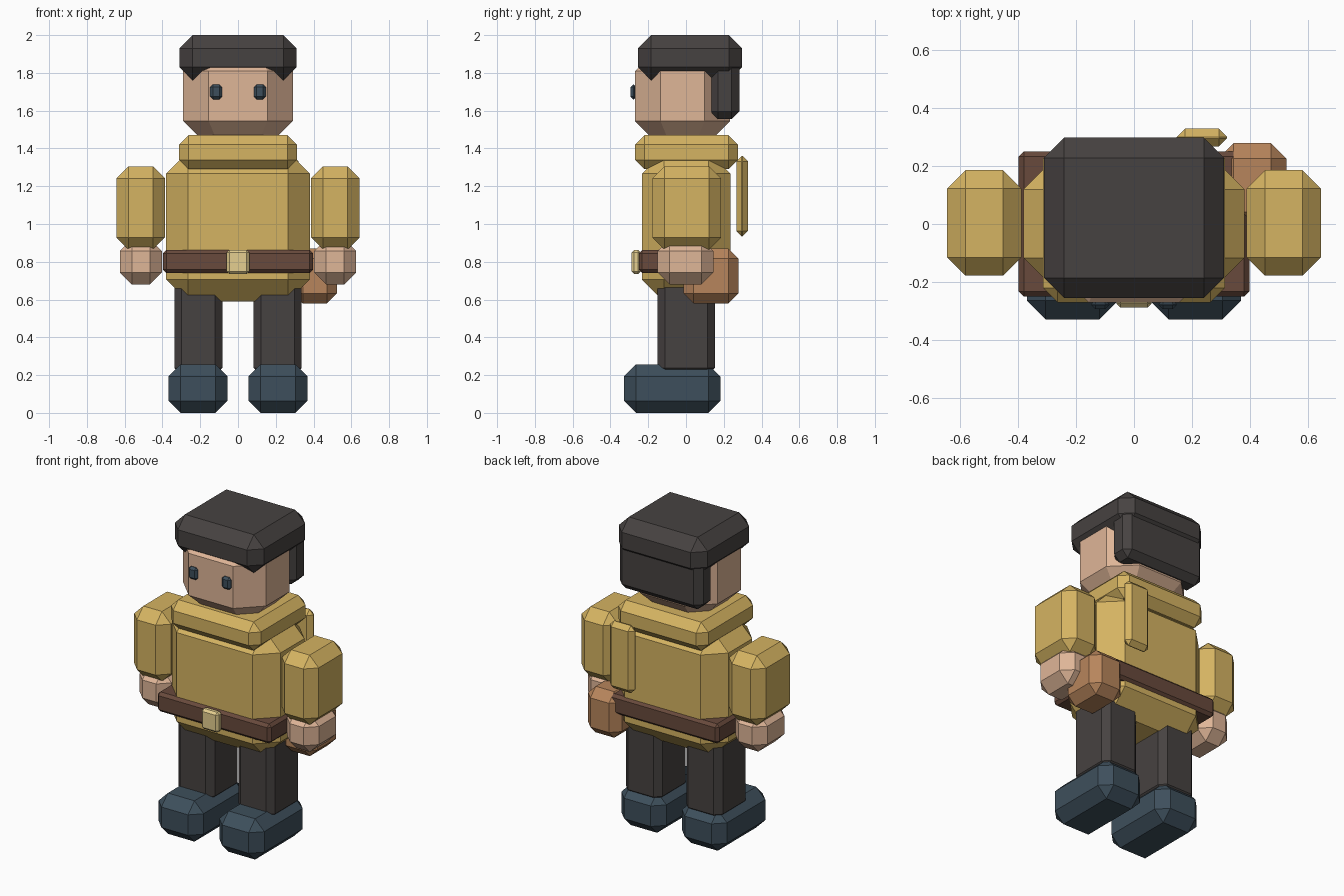
import bpy, bmesh

if "Cube" in bpy.data.objects:
    bpy.data.objects.remove(bpy.data.objects["Cube"])


def colour(name, r, g, b):
    m = bpy.data.materials.new(name)
    m.diffuse_color = [(c / 255) ** 2.2 for c in (r, g, b)] + [1]
    m.use_nodes = True
    m.node_tree.nodes["Principled BSDF"].inputs["Base Color"].default_value = m.diffuse_color
    return m


TAN = colour("tan_cloth", 212, 178, 98)
SKIN = colour("skin", 222, 180, 150)
DARK = colour("charcoal", 72, 68, 67)
BOOT = colour("slate", 64, 80, 92)
BELT = colour("brown_leather", 104, 75, 62)
POUCH = colour("light_leather", 182, 132, 92)
BRASS = colour("brass", 228, 206, 142)


def add_mesh(name, bm, mat):
    me = bpy.data.meshes.new(name)
    bmesh.ops.recalc_face_normals(bm, faces=bm.faces)
    bm.to_mesh(me)
    bm.free()
    me.materials.append(mat)
    ob = bpy.data.objects.new(name, me)
    bpy.context.collection.objects.link(ob)
    return ob


def block(name, x, y, z, chamfer, mat):
    """Chamfered box given as (min, max) ranges on each axis."""
    bm = bmesh.new()
    bmesh.ops.create_cube(bm, size=1)
    for v in bm.verts:
        v.co = [sum(r) / 2 + c * (r[1] - r[0]) for r, c in zip((x, y, z), v.co)]
    bmesh.ops.bevel(bm, geom=bm.edges[:], offset=chamfer, offset_type='OFFSET',
                    segments=1, profile=0.5, affect='EDGES')
    return add_mesh(name, bm, mat)


def pair(name, x, y, z, chamfer, mat):
    """A block on +x and its mirror on -x."""
    block("right_" + name, x, y, z, chamfer, mat)
    block("left_" + name, (-x[1], -x[0]), y, z, chamfer, mat)


def octagon_block(name, hx, hy, cy, cut, levels, mat):
    """Eight-sided column; levels are (z, inset)."""
    bm = bmesh.new()
    rings = []
    for z, inset in levels:
        a, b, c = hx - inset, hy - inset, cut - inset * 0.59
        pts = [(a, -b + c), (a, b - c), (a - c, b), (-a + c, b),
               (-a, b - c), (-a, -b + c), (-a + c, -b), (a - c, -b)]
        rings.append([bm.verts.new((px, py + cy, z)) for px, py in pts])
    for lo, hi in zip(rings, rings[1:]):
        for i in range(8):
            j = (i + 1) % 8
            bm.faces.new((lo[i], lo[j], hi[j], hi[i]))
    bm.faces.new(rings[0])
    bm.faces.new(rings[-1])
    return add_mesh(name, bm, mat)


# Head, eyes and hair
octagon_block("head", 0.29, 0.252, -0.018, 0.135,
              [(1.47, 0.075), (1.545, 0), (1.81, 0), (1.885, 0.075)], SKIN)
pair("eye", (0.085, 0.147), (-0.293, -0.262), (1.66, 1.738), 0.014, BOOT)
block("hair_top", (-0.31, 0.31), (-0.255, 0.297), (1.76, 2.0), 0.07, DARK)
block("hair_back", (-0.29, 0.29), (0.13, 0.282), (1.555, 1.92), 0.04, DARK)

# Torso, collar and belt
block("torso", (-0.38, 0.38), (-0.233, 0.235), (0.59, 1.383), 0.116, TAN)
block("collar", (-0.313, 0.313), (-0.27, 0.275), (1.29, 1.47), 0.05, TAN)
block("belt", (-0.397, 0.397), (-0.25, 0.25), (0.74, 0.863), 0.018, BELT)
block("buckle", (-0.06, 0.06), (-0.288, -0.24), (0.735, 0.863), 0.014, BRASS)

# Arms, hands, legs and shoes
pair("arm", (0.387, 0.643), (-0.178, 0.185), (0.865, 1.305), 0.063, TAN)
pair("hand", (0.403, 0.625), (-0.15, 0.145), (0.68, 0.92), 0.063, SKIN)
pair("leg", (0.083, 0.337), (-0.15, 0.153), (0.2, 0.72), 0.038, DARK)
pair("shoe", (0.055, 0.368), (-0.328, 0.182), (0, 0.257), 0.064, BOOT)

# Hip pouch and strip on the back
block("hip_pouch", (0.29, 0.525), (-0.012, 0.278), (0.58, 0.87), 0.053, POUCH)
block("back_strip", (0.147, 0.32), (0.267, 0.328), (0.935, 1.36), 0.028, TAN)
